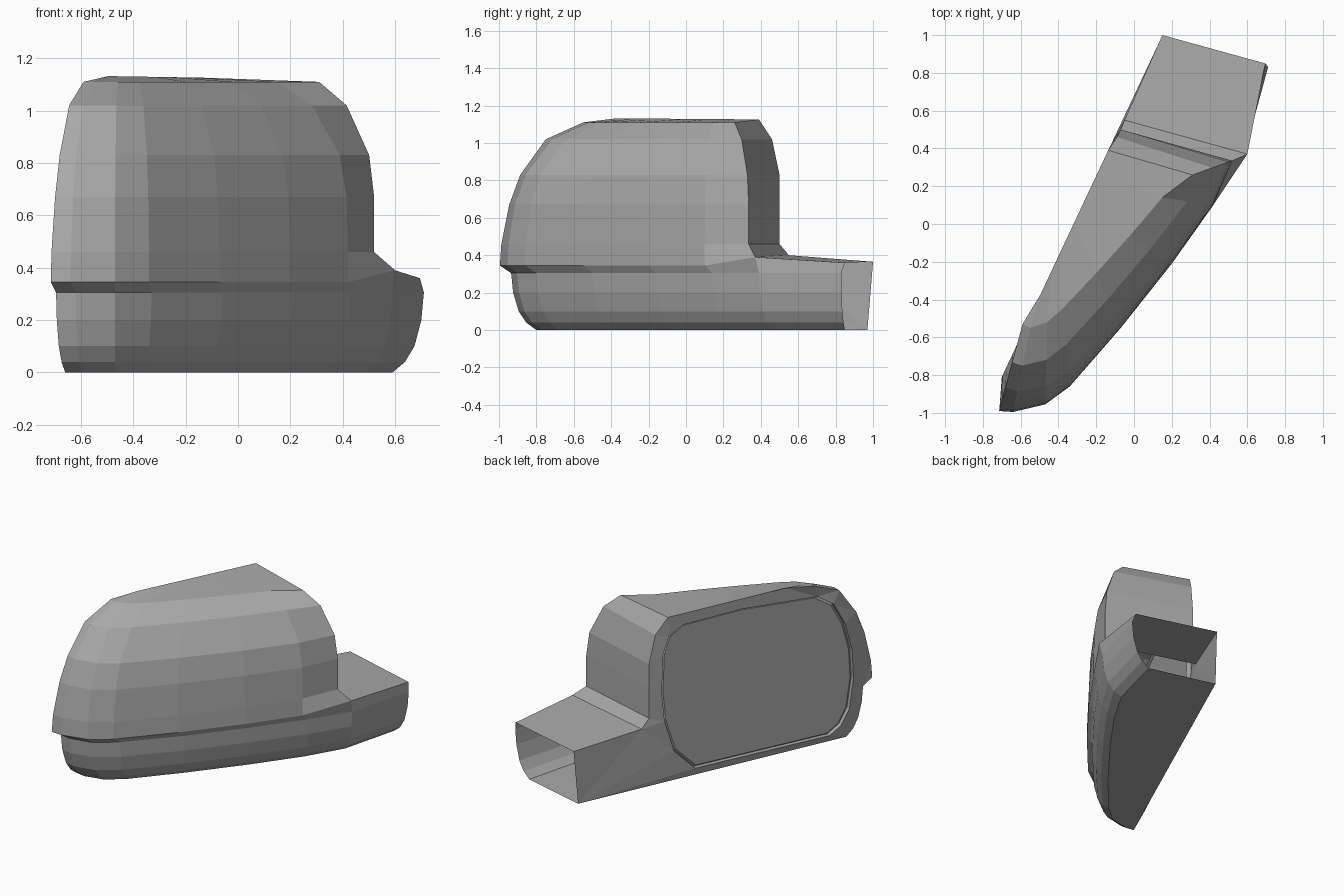
import bpy, bmesh
from mathutils import Vector

cube = bpy.data.objects.get("Cube")
if cube:
    bpy.data.objects.remove(cube)

grey = bpy.data.materials.new("mid_grey")
grey.use_nodes = True
grey.diffuse_color = (0.4, 0.4, 0.4, 1)
grey.node_tree.nodes["Principled BSDF"].inputs["Base Color"].default_value = (0.4, 0.4, 0.4, 1)


def finish(name, bm):
    bmesh.ops.recalc_face_normals(bm, faces=bm.faces)
    mesh = bpy.data.meshes.new(name)
    bm.to_mesh(mesh)
    bm.free()
    mesh.materials.append(grey)
    obj = bpy.data.objects.new(name, mesh)
    bpy.context.collection.objects.link(obj)
    return obj


def mix(a, b, f):
    return a + (b - a) * f


def outline(start, end, factors, z):
    """Blend two plan outlines, each column with its own factor."""
    return [(mix(a[0], b[0], f), mix(a[1], b[1], f), z)
            for a, b, f in zip(start, end, factors)]


# Plan outlines of the outer side, from the nose to the arm
sill = [(-.695, -.92), (-.62, -.935), (-.47, -.905), (-.33, -.8), (-.06, -.5),
        (.21, -.16), (.43, .14), (.59, .39), (.71, .83)]
floor = [(-.66, -.79), (-.6, -.8), (-.47, -.77), (-.36, -.68), (-.12, -.4),
         (.14, -.07), (.35, .22), (.49, .46), (.59, .85)]
lip = [(-.715, -.99), (-.64, -.995), (-.47, -.955), (-.34, -.86), (-.07, -.55),
       (.2, -.21), (.42, .1), (.52, .335)]
crown = [(-.59, -.53), (-.55, -.55), (-.46, -.52), (-.38, -.45), (-.2, -.26),
         (-.02, -.06), (.15, .14), (.31, .26)]

bm = bmesh.new()


def add(points):
    return [bm.verts.new(p) for p in points]


def strip(a, b):
    for i in range(min(len(a), len(b)) - 1):
        bm.faces.new((a[i], a[i + 1], b[i + 1], b[i]))


# Lower body and arm sides, then the lip row
rows = [add(outline(sill, floor, [f] * 9, z))
        for z, f in ((0, 1), (.04, .6), (.1, .3), (.2, .08), (.305, 0))]
rows.append(add([(x, y, .345) for x, y in lip[:7]] + [(.6, .37, .39), (.695, .85, .36)]))
lip_row = rows[-1]

# Rounded upper shell
for z, nose, end in ((.46, .02, 0), (.67, .13, 0), (.83, .27, .09), (1.02, .56, .5), (1.11, 1, 1)):
    factors = [mix(nose, end, i / 7) for i in range(8)]
    rows.append(add(outline(lip, crown, factors, z)))
for a, b in zip(rows, rows[1:]):
    strip(a, b)

# Roof, meeting the back edge
roof = [rows[-1][0]]
for i in range(1, 8):
    y = mix(-.5, .39, i / 7)
    roof.append(bm.verts.new((.15 + .47 * (y - 1), y, 1.133 - .001 * i)))
bm.faces.new((rows[-1][0], rows[-1][1], roof[1]))
strip(rows[-1][1:], roof[1:])

# End wall of the shell and sloping foot
wall = add([(-.05, .55, .4), (-.07, .5, .46), (-.07, .5, .67), (-.07, .5, .83), (-.09, .46, 1.02)])
wall.append(roof[-1])
strip([r[7] for r in rows[5:]], wall)

# Arm top, open arm end and underside
arm_end = add([(mix(.137, .15, z / .365), mix(.97, 1, z / .365), z) for z in (0, .365)])
bm.faces.new((lip_row[7], lip_row[8], arm_end[1], wall[0]))
bm.faces.new(rows[0] + [arm_end[0]])

# Rounded opening in the back: distance from the arm end, height
along = Vector((-.425, -.905, 0))
inward = Vector((.905, -.425, 0))
opening = [(.87, .05), (.72, .2), (.65, .42), (.63, .62), (.64, .88), (.68, .99), (.78, 1.05),
           (1.2, 1.06), (1.74, 1.02), (1.86, .94), (1.94, .79), (1.99, .6), (2.0, .4),
           (1.97, .2), (1.91, .1), (1.83, .05)]


def ring(depth, scale=1):
    base = Vector((.15, 1, 0)) + inward * depth
    return [base + along * mix(1.32, t, scale) + Vector((0, 0, mix(.55, z, scale)))
            for t, z in opening]


def loop_edges(verts):
    return [bm.edges.get((a, b)) or bm.edges.new((a, b))
            for a, b in zip(verts, verts[1:] + verts[:1])]


# Back panel around the opening, and the recess wall
border = [r[0] for r in rows] + roof[1:] + wall[-2::-1] + arm_end[::-1]
rim = add(ring(0))
bmesh.ops.triangle_fill(bm, edges=loop_edges(border) + loop_edges(rim),
                        use_beauty=True, normal=-inward)
deep = add(ring(.03))
strip(rim + rim[:1], deep + deep[:1])
finish("mirror_housing", bm)

# Mirror glass: a shallow fan set in the recess
bm = bmesh.new()
edge = add(ring(.015, .975))
back = add(ring(.03))
strip(edge + edge[:1], back + back[:1])
hub = bm.verts.new(Vector((.15, 1, .55)) + inward * .015 + along * 1.32)
for a, b in zip(edge, edge[1:] + edge[:1]):
    bm.faces.new((a, b, hub))
finish("mirror_glass", bm)
